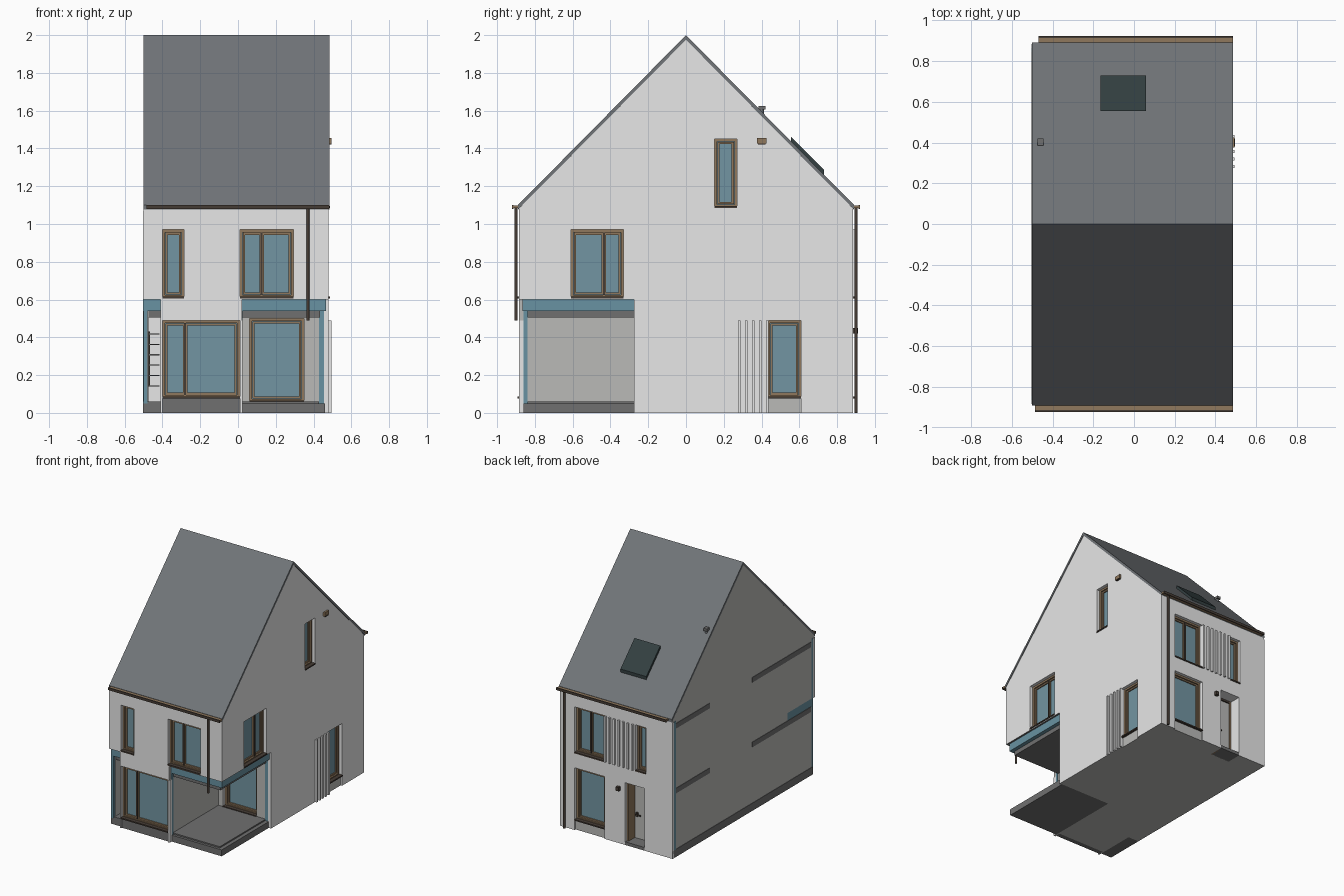
import bpy, bmesh
from mathutils import Vector

if "Cube" in bpy.data.objects:
    bpy.data.objects.remove(bpy.data.objects["Cube"])

COLOURS = {
    "white_render": (.80, .80, .80),
    "grey_lining": (.49, .49, .475),
    "slab_grey": (.16, .16, .16),
    "roof_grey": (.165, .178, .19),
    "window_glass": (.17, .30, .36),
    "insulation_blue": (.14, .29, .36),
    "frame_brown": (.28, .19, .11),
    "dark_brown": (.06, .045, .035),
    "skylight_dark": (.033, .05, .053),
}
NAMES = list(COLOURS)
WHITE, LINING, SLAB, ROOF, GLASS, BLUE, BROWN, DARK, SKY = range(len(NAMES))
MATS = []
for name, rgb in COLOURS.items():
    m = bpy.data.materials.new(name)
    m.use_nodes = True
    m.diffuse_color = (*rgb, 1)
    m.node_tree.nodes["Principled BSDF"].inputs["Base Color"].default_value = (*rgb, 1)
    MATS.append(m)


def finish(name, bm):
    bmesh.ops.recalc_face_normals(bm, faces=bm.faces)
    me = bpy.data.meshes.new(name)
    bm.to_mesh(me)
    bm.free()
    for m in MATS:
        me.materials.append(m)
    ob = bpy.data.objects.new(name, me)
    bpy.context.collection.objects.link(ob)
    return ob


def boxes(name, items):
    """One object from boxes (x0, x1, y0, y1, z0, z1, material)."""
    bm = bmesh.new()
    for x0, x1, y0, y1, z0, z1, mat in items:
        vs = bmesh.ops.create_cube(bm, size=1)["verts"]
        for v in vs:
            v.co = Vector((x0 if v.co.x < 0 else x1, y0 if v.co.y < 0 else y1, z0 if v.co.z < 0 else z1))
        for f in {f for v in vs for f in v.link_faces}:
            f.material_index = mat
    return finish(name, bm)


def prism(name, profile, x0, x1, mat):
    """Extrude a y-z profile along x."""
    bm = bmesh.new()
    face = bm.faces.new([bm.verts.new((x0, y, z)) for y, z in profile])
    new = bmesh.ops.extrude_face_region(bm, geom=[face])["geom"]
    for v in new:
        if isinstance(v, bmesh.types.BMVert):
            v.co.x = x1
    for f in bm.faces:
        f.material_index = mat
    return finish(name, bm)


def pipe(name, x, y, z0, z1, r, mat):
    bm = bmesh.new()
    vs = bmesh.ops.create_cone(bm, cap_ends=True, segments=12, radius1=r, radius2=r, depth=z1 - z0)["verts"]
    bmesh.ops.translate(bm, verts=vs, vec=(x, y, (z0 + z1) / 2))
    for f in bm.faces:
        f.material_index = mat
    return finish(name, bm)


def on_wall(axis, plane, sign, u0, u1, d0, d1, z0, z1, mat=0):
    """Box on a wall: u runs along it, d is the depth behind its face."""
    a, b = sorted((plane - sign * d0, plane - sign * d1))
    return (u0, u1, a, b, z0, z1, mat) if axis == "y" else (a, b, u0, u1, z0, z1, mat)


XL, XR, YW = -.50, .48, .885
FRONT, BACK, RIGHT, PORCH = ("y", -YW, -1), ("y", YW, 1), ("x", XR, 1), ("y", -.27, -1)
holes = []


def window(name, wall, u0, u1, z0, z1, mullion=None, plinth=None):
    """Recessed frame, sashes, pane and sill; lower windows get a plinth."""
    bottom = z0 if plinth is None else -.05
    holes.append(on_wall(*wall, u0, u1, -.03, .05, bottom, z1))
    parts = [on_wall(*wall, u0, u1, .043, .05, z0, z1, GLASS),
             on_wall(*wall, u0, u1, -.006, .03, z0 - .004, z0 + .006, DARK)]

    def ring(a, b, w, d, mat):
        lo, hi = z0 + (u0 != a) * .016, z1 - (u0 != a) * .016
        for s in ((a, a + w, lo, hi), (b - w, b, lo, hi), (a, b, lo, lo + w), (a, b, hi - w, hi)):
            parts.append(on_wall(*wall, s[0], s[1], d, .05, s[2], s[3], mat))
    ring(u0, u1, .014, .025, BROWN)
    splits = [u0 + .016] + ([mullion] if mullion is not None else []) + [u1 - .016]
    for a, b in zip(splits, splits[1:]):
        ring(a + .001, b - .001, .011, .034, BROWN)
    if mullion is not None:
        parts.append(on_wall(*wall, mullion - .005, mullion + .005, .028, .05, z0, z1, DARK))
    if plinth is not None:
        parts.append(on_wall(*wall, u0, u1, .012, .05, 0, z0 - .004, plinth))
    boxes(name, parts)


# Windows
window("front_upper_small_window", FRONT, -.40, -.285, .61, .97)
window("front_upper_large_window", FRONT, .01, .295, .61, .97, .125)
window("front_lower_window", FRONT, -.40, .01, .08, .49, -.28, SLAB)
window("terrace_window", PORCH, .06, .35, .06, .50)
window("side_upper_window", RIGHT, -.61, -.33, .61, .97, -.435)
window("side_lower_window", RIGHT, .43, .61, .08, .49, None, LINING)
window("side_attic_window", RIGHT, .15, .27, 1.09, 1.45)
window("back_upper_large_window", BACK, .09, .35, .61, .97, .23)
window("back_upper_small_window", BACK, -.27, -.18, .61, .97)
window("back_lower_window", BACK, .09, .35, .08, .49, None, LINING)

# Back door in a deep recess
DX0, DX1, DD = -.26, -.09, .12
holes.append(on_wall(*BACK, DX0, DX1, -.03, DD, -.05, .49))
boxes("back_door", [
    on_wall(*BACK, DX0, DX1, DD - .02, DD, 0, .49, LINING),
    on_wall(*BACK, DX1 - .014, DX1, .02, DD, 0, .49, BROWN),
    on_wall(*BACK, DX0, DX0 + .014, DD - .03, DD, 0, .49, BROWN),
    on_wall(*BACK, DX0, DX1, DD - .03, DD, .475, .49, DARK),
    on_wall(*BACK, DX0, DX1, 0, DD, 0, .025, SLAB),
    on_wall(*BACK, -.135, -.12, DD - .035, DD, .20, .23, DARK),
    on_wall(*BACK, -.165, -.12, DD - .04, DD - .032, .21, .22, DARK)])
boxes("door_lamp", [on_wall(*BACK, -.05, -.025, -.025, 0, .42, .45, DARK)])

# House body: gable solid with corner terrace, side nook and openings cut out
body = prism("house_walls", [(-YW, 0), (YW, 0), (YW, 1.081), (0, 1.975), (-YW, 1.081)], XL, XR, WHITE)
cutters = [boxes("recess_cutter", [(.02, 1, -1.2, -.27, -.1, .60, 0), (-1, -.41, -1.2, -.55, -.1, .60, 0)]),
           boxes("opening_cutter", holes)]
bpy.context.view_layer.objects.active = body
for c in cutters:
    mod = body.modifiers.new(c.name, "BOOLEAN")
    mod.operation, mod.solver, mod.object = "DIFFERENCE", "EXACT", c
    bpy.ops.object.modifier_apply(modifier=mod.name)
for c in cutters:
    bpy.data.objects.remove(c)
for f in body.data.polygons:
    c, n = f.center, f.normal
    f.material_index = WHITE
    inner = abs(c.x - .02) < .004 or abs(c.x + .41) < .004 or abs(c.y + .27) < .004 or abs(c.y + .55) < .004
    if (n.x < -.9 and c.x < XL + .005) or (inner and c.z < .6):
        f.material_index = LINING
    elif n.z < -.9 and (c.z < .01 or abs(c.z - .6) < .004):
        f.material_index = SLAB

# Terrace: floor slab, ceiling layers and exposed wall layers
boxes("terrace_floor", [(.02, .43, -.84, -.27, 0, .06, SLAB), (.43, .46, -.86, -.27, 0, .05, SLAB),
                        (.02, .46, -.86, -.84, 0, .05, SLAB)])
boxes("terrace_ceiling", [(.02, .465, -.865, -.265, .54, .60, BLUE), (.02, .435, -.84, -.27, .505, .54, SLAB)])
boxes("terrace_wall_ends", [
    (.43, .455, -.275, -.27, .02, .54, BLUE), (.455, XR, -.275, -.27, 0, .60, WHITE),
    (.02, .025, -.86, -.84, .02, .54, BLUE), (.02, .025, -YW, -.86, 0, .49, WHITE)])

# Narrow nook beside the front window, with stair treads
boxes("nook_shell", [
    (XL, -.41, -.86, -.55, 0, .06, SLAB), (XL, -.41, -.865, -.55, .54, .60, BLUE),
    (-.475, -.41, -.84, -.55, .505, .54, SLAB), (XL, -.475, -.845, -.55, .06, .54, LINING),
    (XL, -.48, -.865, -.845, .05, .54, BLUE), (-.475, -.41, -.56, -.55, .06, .505, WHITE)])
boxes("nook_stairs", [(-.47, -.415, -.58, -.56, .14 + .055 * i, .146 + .055 * i, SLAB) for i in range(6)]
      + [(-.473, -.466, -.58, -.56, .14, .43, DARK)])

# Party wall: exposed floor edges and insulation
side = [(XL - .003, XL, -.86, YW, 0, .06, SLAB)]
for z in (.50, 1.01):
    side += [(XL - .003, XL, -.84, -.11, z, z + .04, SLAB), (XL - .003, XL, .42, .845, z, z + .04, SLAB)]
side += [(XL - .003, XL, .845, .865, .06, 1.07, BLUE), (XL - .003, XL, -.865, -.845, .54, 1.07, BLUE),
         (XL - .003, XL, .865, YW, 0, 1.07, WHITE), (XL - .003, XL, -YW, -.865, .60, 1.07, WHITE)]
boxes("party_wall_edges", side)

# Roof, gutters and downpipes
prism("roof", [(-.89, 1.10), (0, 2.0), (.89, 1.10), (.89, 1.076), (0, 1.975), (-.89, 1.076)], XL, .485, ROOF)
for label, s, x0 in (("front", -1, -.485), ("back", 1, -.47)):
    y0, y1 = sorted((s * .886, s * .92))
    e0, e1 = sorted((s * .914, s * .922))
    boxes(label + "_gutter", [(x0, .485, y0, y1, 1.084, 1.098, BROWN), (x0, .485, e0, e1, 1.08, 1.10, DARK)])
pipe("front_downpipe", .37, -.9, .49, 1.09, .008, DARK)
pipe("back_downpipe", .43, .9, 0, 1.09, .009, DARK)


# Skylight and vent on the back slope
def slope(y, lift):
    return (y, 2 - 1.011 * y + lift)


prism("skylight", [slope(.555, -.01), slope(.555, .025), slope(.73, .025), slope(.73, -.01)], -.165, .06, SKY)
pipe("roof_vent", -.46, .40, 1.57, 1.615, .012, ROOF)
boxes("roof_vent_cap", [(-.475, -.445, .385, .42, 1.605, 1.625, SLAB)])

# Wall bracket and vertical fins
boxes("side_wall_vent", [(XR, .494, .375, .425, 1.425, 1.455, BROWN), (XR, .496, .38, .42, 1.42, 1.427, DARK)])
boxes("side_fins", [on_wall(*RIGHT, .275 + .037 * i, .289 + .037 * i, -.014, 0, 0, .49, WHITE) for i in range(5)])
boxes("back_fins", [on_wall(*BACK, -.165 + .04 * i, -.15 + .04 * i, -.014, 0, .61, .97, WHITE) for i in range(7)])
